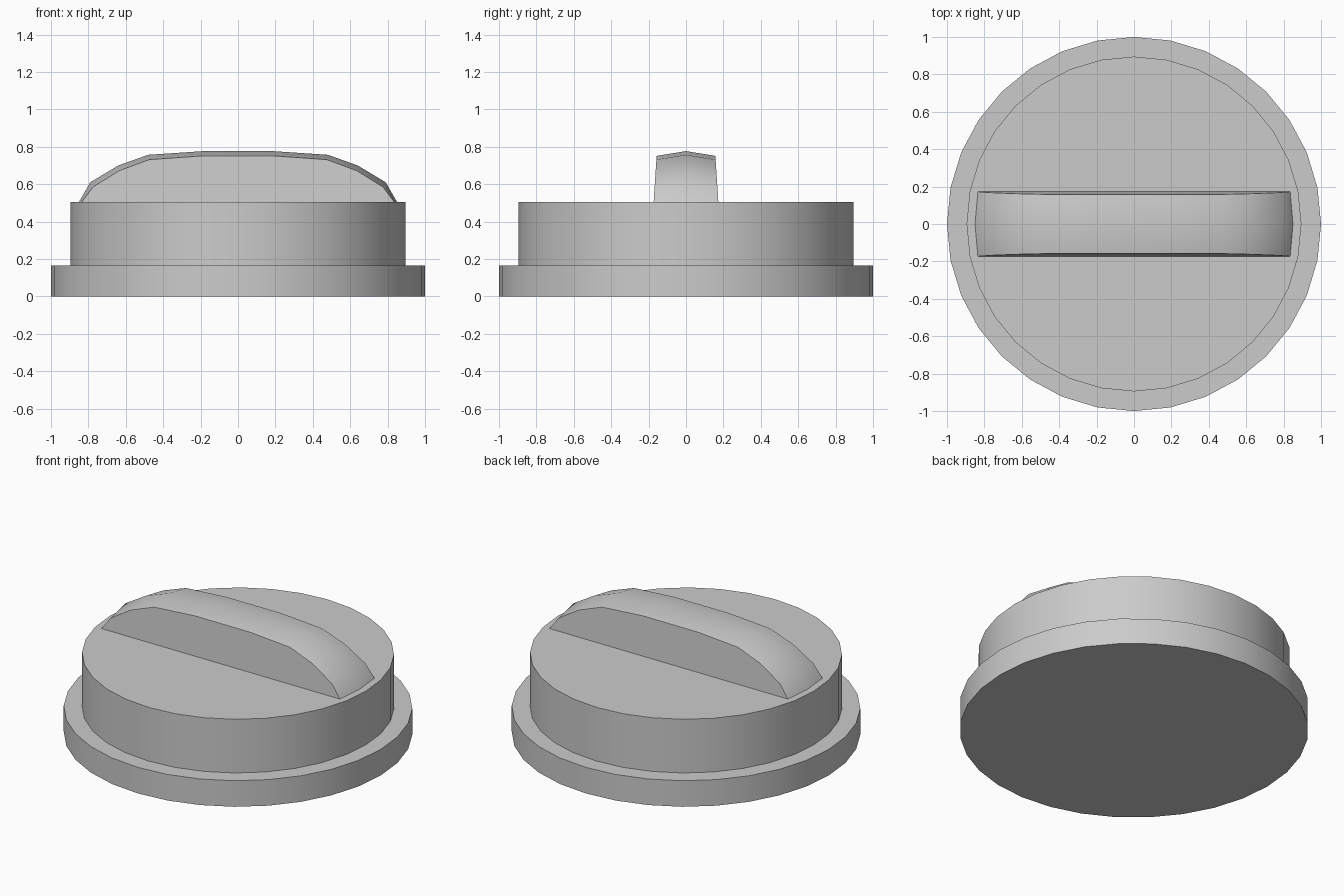
import bpy, bmesh, math

if "Cube" in bpy.data.objects:
    bpy.data.objects.remove(bpy.data.objects["Cube"])

SIDES = 32
TOP = 0.505


def finish(name, bm):
    bmesh.ops.recalc_face_normals(bm, faces=bm.faces)
    mesh = bpy.data.meshes.new(name)
    bm.to_mesh(mesh)
    bm.free()
    obj = bpy.data.objects.new(name, mesh)
    bpy.context.collection.objects.link(obj)
    bpy.ops.object.select_all(action='DESELECT')
    obj.select_set(True)
    bpy.context.view_layer.objects.active = obj
    bpy.ops.object.shade_smooth_by_angle(angle=math.radians(35))
    return obj


# Stepped round body: wide flange below, narrower drum above
bm = bmesh.new()
rings = []
for r, z in [(1.0, 0.0), (1.0, 0.165), (0.895, 0.165), (0.895, TOP)]:
    rings.append([bm.verts.new((r * math.cos(2 * math.pi * i / SIDES),
                                r * math.sin(2 * math.pi * i / SIDES), z))
                  for i in range(SIDES)])
for a, b in zip(rings, rings[1:]):
    for i in range(SIDES):
        j = (i + 1) % SIDES
        bm.faces.new((a[i], a[j], b[j], b[i]))
bm.faces.new(rings[0])
bm.faces.new(rings[-1])
finish("knob_body", bm)

# Grip ridge: half profiles for the crest and the lower shoulder edges
crest = [(0.85, TOP), (0.79, 0.61), (0.64, 0.70), (0.48, 0.757), (0.18, 0.777)]
shoulder = [(0.835, TOP), (0.775, 0.585), (0.635, 0.672), (0.475, 0.731), (0.19, 0.751)]


def full(half):
    return [(-x, z) for x, z in half] + half[::-1]


bm = bmesh.new()
mid = [bm.verts.new((x, 0, z)) for x, z in full(crest)]
for side in (-1, 1):
    edge = [bm.verts.new((x, side * (0.173 - 0.065 * (z - TOP)), z))
            for x, z in full(shoulder)]
    bm.faces.new(edge)
    for i in range(len(mid) - 1):
        bm.faces.new((mid[i], mid[i + 1], edge[i + 1], edge[i]))
finish("grip_ridge", bm)
